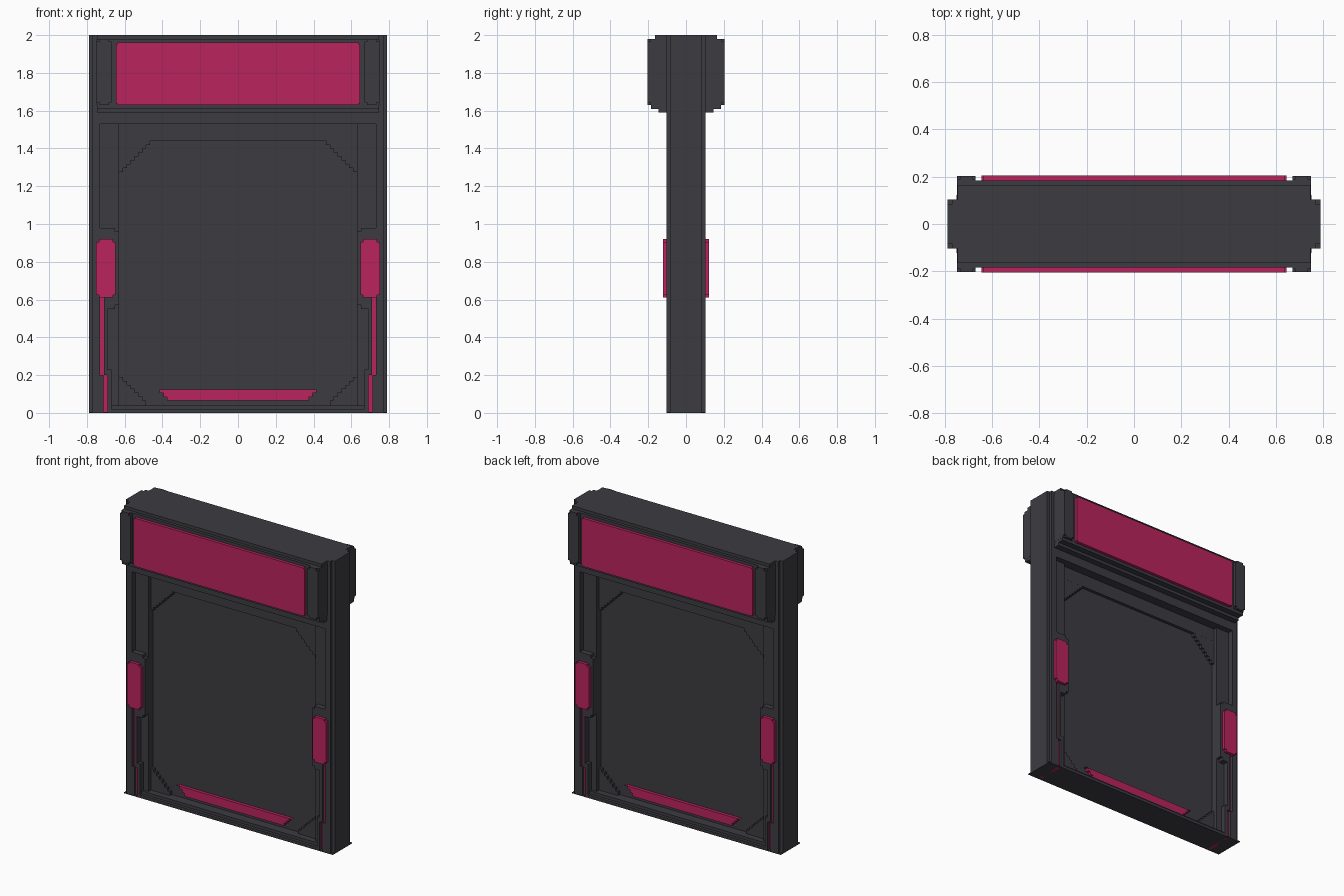
import bpy, bmesh

cube = bpy.data.objects.get("Cube")
if cube:
    bpy.data.objects.remove(cube, do_unlink=True)


def material(name, rgb):
    m = bpy.data.materials.new(name)
    m.use_nodes = True
    m.diffuse_color = (*rgb, 1)
    m.node_tree.nodes["Principled BSDF"].inputs["Base Color"].default_value = (*rgb, 1)
    return m


GREY = material("dark grey metal", (0.046, 0.044, 0.053))
RED = material("crimson light", (0.49, 0.017, 0.109))
STEP = 0.0206


def prism(name, pts, half, mat=GREY, mirror=False, along="y"):
    """Extrude an outline evenly both ways: (x, z) along y, or (y, z) along x."""
    bm = bmesh.new()
    rings = []
    for s in (-half, half):
        rings.append([bm.verts.new((a, s, b) if along == "y" else (s, a, b)) for a, b in pts])
    n = len(pts)
    bm.faces.new(rings[0])
    bm.faces.new(rings[1][::-1])
    for i in range(n):
        j = (i + 1) % n
        bm.faces.new((rings[0][i], rings[1][i], rings[1][j], rings[0][j]))
    bmesh.ops.recalc_face_normals(bm, faces=bm.faces)
    me = bpy.data.meshes.new(name)
    bm.to_mesh(me)
    bm.free()
    me.materials.append(mat)
    ob = bpy.data.objects.new(name, me)
    bpy.context.collection.objects.link(ob)
    if mirror:
        ob.modifiers.new("Mirror", "MIRROR").use_axis[0] = True
    return ob


def rect(x0, x1, z0, z1):
    return [(x0, z0), (x1, z0), (x1, z1), (x0, z1)]


def notched(x0, x1, z0, z1, c):
    """Rectangle with a small square notch in each corner."""
    return [(x0 + c, z0), (x1 - c, z0), (x1 - c, z0 + c), (x1, z0 + c),
            (x1, z1 - c), (x1 - c, z1 - c), (x1 - c, z1), (x0 + c, z1),
            (x0 + c, z1 - c), (x0, z1 - c), (x0, z0 + c), (x0 + c, z0 + c)]


def stairs(x, z, dx, dz, n):
    """Stepped run of n steps starting at (x, z)."""
    pts = [(x, z)]
    for _ in range(n):
        pts.append((pts[-1][0] + dx, pts[-1][1]))
        pts.append((pts[-1][0], pts[-1][1] + dz))
    return pts


# Recessed door panel with its raised top band and stepped corners
prism("door_panel", rect(-0.64, 0.64, 0.01, 1.58), 0.02)
prism("panel_top_band", rect(-0.63, 0.63, 1.44, 1.58), 0.041)
prism("panel_upper_corner", [(0.63, 1.45)] + stairs(0.63, 1.275, -STEP, STEP, 8)
      + [(0.465, 1.45)], 0.0405, mirror=True)
prism("panel_lower_corner", [(0.63, 0.03)] + stairs(0.63, 0.19, -STEP, -STEP, 7)
      + [(0.486, 0.03)], 0.041, mirror=True)

# Side pillars: channel floor, outer edge and the cut-out facing plate
prism("pillar_core", rect(0.63, 0.76, 0, 1.6), 0.065, mirror=True)
prism("pillar_edge", rect(0.74, 0.79, 0, 2), 0.083, mirror=True)
facing = [(0.77, 0), (0.77, 1.6), (0.63, 1.6), (0.63, 1.53), (0.73, 1.53), (0.73, 0.98),
          (0.65, 0.98), (0.65, 0.96), (0.63, 0.96), (0.63, 0.57), (0.65, 0.57), (0.65, 0.55),
          (0.69, 0.55), (0.69, 0.23), (0.67, 0.23), (0.67, 0), (0.69, 0), (0.69, 0.2),
          (0.71, 0.2), (0.71, 0.61), (0.73, 0.61), (0.73, 0.2), (0.712, 0.2), (0.712, 0)]
prism("pillar_facing", facing, 0.103, mirror=True)
prism("pillar_upper_facing", rect(0.73, 0.77, 1.6, 2), 0.103, mirror=True)

# Lintel, sill and thin base plate
prism("lintel", rect(-0.63, 0.63, 1.53, 1.6), 0.103)
prism("sill_upper", rect(-0.67, 0.67, 0.01, 0.04), 0.083)
prism("sill_lower", rect(-0.67, 0.67, 0, 0.02), 0.103)
prism("base_plate", rect(-0.79, 0.79, 0, 0.006), 0.104)

# Stepped header box
half_profile = [(0.145, 1.59), (0.145, 1.61), (0.185, 1.61), (0.185, 1.98),
                (0.165, 1.98), (0.165, 2.0)]
prism("header_body", half_profile + [(-y, z) for y, z in reversed(half_profile)],
      0.747, along="x")
prism("header_end_cap", notched(0.67, 0.748, 1.63, 1.98, 0.014), 0.204, mirror=True)
prism("header_end_cap_base", rect(0.67, 0.748, 1.63, 1.98), 0.19, mirror=True)

# Lights: header sign, side buttons, cable strips and floor light
prism("header_light", notched(-0.645, 0.645, 1.63, 1.96, 0.007), 0.205, RED)
prism("side_button", notched(0.648, 0.752, 0.61, 0.92, 0.015), 0.123, RED, mirror=True)
strip = [(0.69, 0), (0.712, 0), (0.712, 0.2), (0.73, 0.2), (0.73, 0.62), (0.71, 0.62),
         (0.71, 0.2), (0.69, 0.2)]
prism("cable_strip", strip, 0.086, RED, mirror=True)
left_steps = stairs(-0.435, 0.125, 0.02, -0.02, 3)
prism("floor_light", left_steps + [(-x, z) for x, z in reversed(left_steps)], 0.041, RED)
